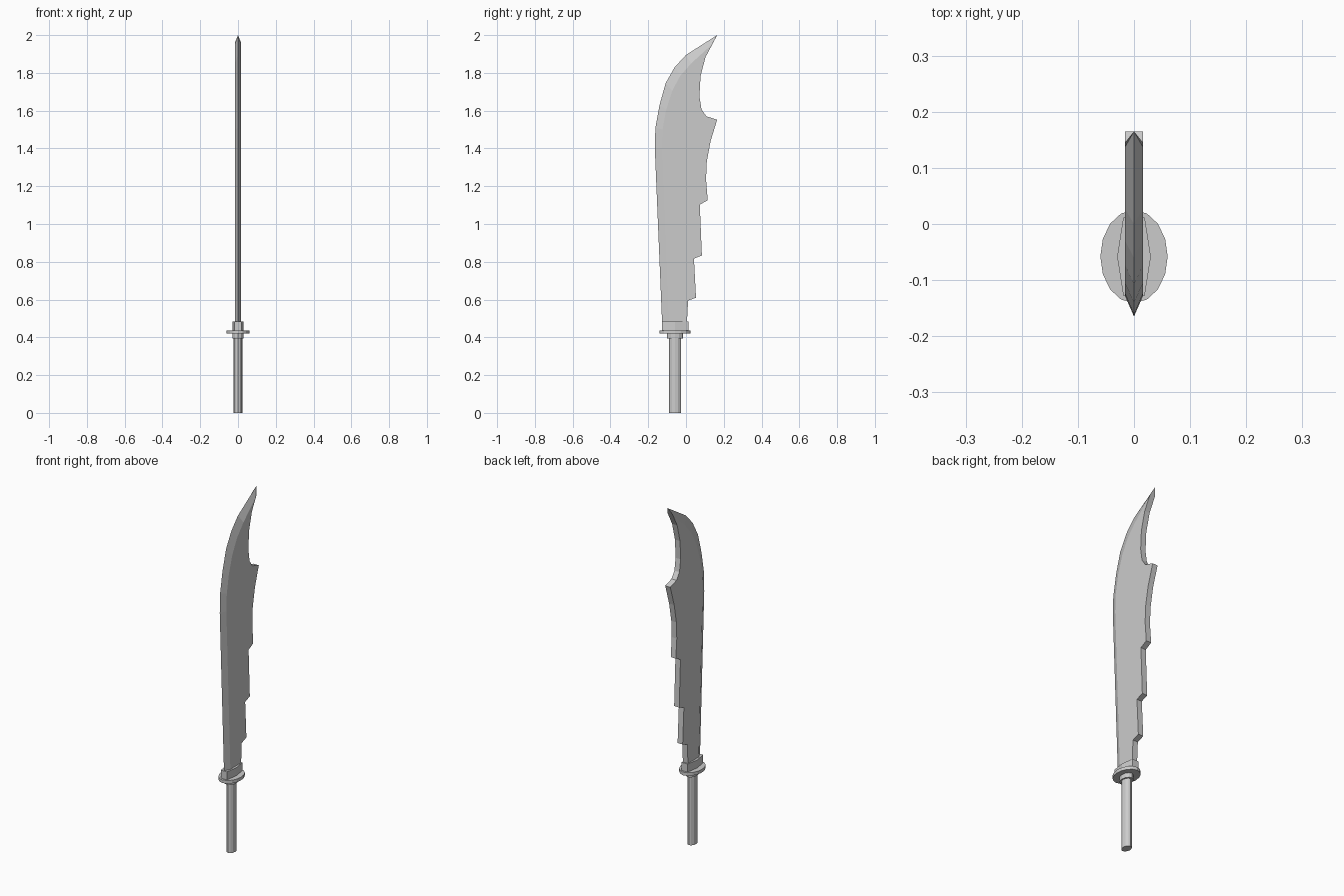
import bpy, bmesh, math

if "Cube" in bpy.data.objects:
    bpy.data.objects.remove(bpy.data.objects["Cube"])

HALF = 0.016      # half thickness of the blade
AXIS_Y = -0.058   # centre line of the grip


def make_object(name, bm):
    bmesh.ops.recalc_face_normals(bm, faces=bm.faces[:])
    mesh = bpy.data.meshes.new(name)
    bm.to_mesh(mesh)
    bm.free()
    obj = bpy.data.objects.new(name, mesh)
    bpy.context.collection.objects.link(obj)
    return obj


def prism(name, outline, z0, z1):
    """Extrude an xy outline between two heights."""
    bm = bmesh.new()
    low = [bm.verts.new((x, y, z0)) for x, y in outline]
    high = [bm.verts.new((x, y, z1)) for x, y in outline]
    bm.faces.new(low)
    bm.faces.new(high)
    n = len(outline)
    for i in range(n):
        j = (i + 1) % n
        bm.faces.new((low[i], low[j], high[j], high[i]))
    return make_object(name, bm)


def ellipse(rx, ry, sides):
    return [(rx * math.cos(2 * math.pi * i / sides),
             AXIS_Y + ry * math.sin(2 * math.pi * i / sides)) for i in range(sides)]


# Blade: cutting edge, inner line of its bevel, and notched back (y, z)
edge = [(-0.125, 0.44), (-0.165, 1.40), (-0.162, 1.51), (-0.14, 1.63),
        (-0.108, 1.745), (-0.06, 1.83), (0.0, 1.895), (0.165, 2.0)]
bevel = [(-0.09, 0.44), (-0.128, 1.40), (-0.124, 1.50), (-0.105, 1.605),
         (-0.073, 1.705), (-0.03, 1.785), (0.027, 1.85), (0.137, 1.95)]
back = [(0.145, 1.962), (0.103, 1.883), (0.077, 1.783), (0.071, 1.676),
        (0.082, 1.607), (0.108, 1.57), (0.165, 1.552), (0.13, 1.438),
        (0.11, 1.33), (0.106, 1.236), (0.115, 1.125), (0.073, 1.103),
        (0.084, 0.833), (0.042, 0.817), (0.053, 0.61), (0.011, 0.594),
        (0.003, 0.44)]

bm = bmesh.new()
edge_v = [bm.verts.new((0, y, z)) for y, z in edge]
tip = edge_v[-1]
sides = []
for s in (-1, 1):
    bev = [bm.verts.new((s * HALF, y, z)) for y, z in bevel]
    bck = [bm.verts.new((s * HALF, y, z)) for y, z in back]
    bm.faces.new(bev + bck)
    for i in range(len(edge) - 1):
        bm.faces.new((edge_v[i], edge_v[i + 1], bev[i + 1], bev[i]))
    bm.faces.new((tip, bck[0], bev[-1]))
    sides.append((bev, bck))
(bev_l, back_l), (bev_r, back_r) = sides
for i in range(len(back) - 1):
    bm.faces.new((back_l[i], back_l[i + 1], back_r[i + 1], back_r[i]))
bm.faces.new((tip, back_l[0], back_r[0]))
bm.faces.new((edge_v[0], bev_l[0], back_l[-1], back_r[-1], bev_r[0]))
make_object("blade", bm)

# Blade collar above the guard
half = [(0.019, -0.128), (0.03, AXIS_Y), (0.019, 0.012)]
prism("blade_collar", half + [(-x, y) for x, y in reversed(half)], 0.43, 0.483)

# Oval guard, lower collar and grip
prism("guard", ellipse(0.06, 0.083, 16), 0.419, 0.437)
prism("grip_collar", ellipse(0.03, 0.043, 12), 0.393, 0.425)
prism("grip", ellipse(0.023, 0.032, 12), 0.0, 0.40)
